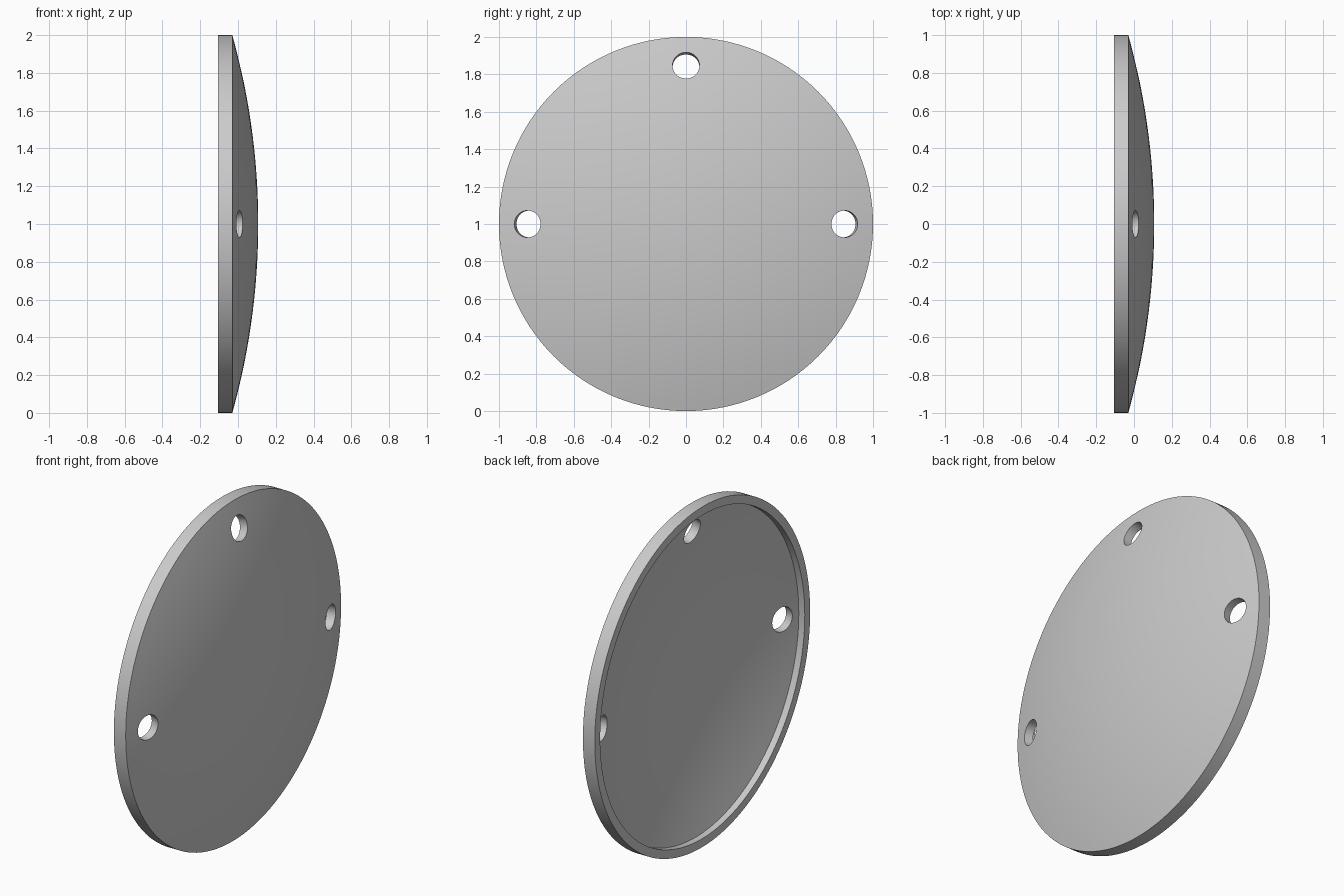
import bpy, bmesh, math
from mathutils import Vector, Matrix

cube = bpy.data.objects.get("Cube")
if cube:
    bpy.data.objects.remove(cube, do_unlink=True)

HALF = 0.107            # half the total depth along x
RIM_FRONT = -0.03       # where the rim meets the dome
INNER_R = 0.95          # radius of the recess
WALL = 0.05             # shell thickness
SAG = HALF - RIM_FRONT
DOME_R = (1 + SAG * SAG) / (2 * SAG)
CENTRE = Vector((HALF - DOME_R, 0, 1))   # centre of the dome sphere
RINGS, SEGMENTS = 20, 128

grey = bpy.data.materials.new("light grey")
grey.use_nodes = True
colour = (0.6, 0.6, 0.6, 1)
grey.diffuse_color = colour
grey.node_tree.nodes["Principled BSDF"].inputs["Base Color"].default_value = colour


def arc(radius, edge):
    """Points (x, r) of a dome section, from its axis out to the edge radius."""
    end = math.asin(edge / radius)
    return [(CENTRE.x + radius * math.cos(end * i / RINGS),
             radius * math.sin(end * i / RINGS)) for i in range(RINGS + 1)]


def add_object(name, bm):
    mesh = bpy.data.meshes.new(name)
    bm.to_mesh(mesh)
    bm.free()
    mesh.materials.append(grey)
    obj = bpy.data.objects.new(name, mesh)
    bpy.context.collection.objects.link(obj)
    return obj


# Domed shell with a straight rim, turned around the x axis
profile = arc(DOME_R, 1) + [(-HALF, 1), (-HALF, INNER_R)]
profile += reversed(arc(DOME_R - WALL, INNER_R))
bm = bmesh.new()
verts = [bm.verts.new((x, 0, 1 + r)) for x, r in profile]
edges = [bm.edges.new(pair) for pair in zip(verts, verts[1:])]
bmesh.ops.spin(bm, geom=verts + edges, cent=(0, 0, 1), axis=(1, 0, 0),
               angle=math.tau, steps=SEGMENTS, use_merge=True)
bmesh.ops.remove_doubles(bm, verts=bm.verts, dist=1e-5)
bmesh.ops.recalc_face_normals(bm, faces=bm.faces)
shell = add_object("domed_cover", bm)

# Three holes drilled square to the dome: top and both sides
tilt = math.asin(0.848 / DOME_R)
bm = bmesh.new()
for side in (Vector((0, 0, 1)), Vector((0, 1, 0)), Vector((0, -1, 0))):
    normal = Vector((math.cos(tilt), 0, 0)) + side * math.sin(tilt)
    middle = CENTRE + normal * (DOME_R - WALL / 2)
    turn = normal.to_track_quat('Z', 'Y').to_matrix().to_4x4()
    bmesh.ops.create_cone(bm, cap_ends=True, segments=48, radius1=0.072,
                          radius2=0.072, depth=0.2,
                          matrix=Matrix.Translation(middle) @ turn)
cutter = add_object("hole_cutter", bm)
cutter.hide_render = True

drill = shell.modifiers.new("holes", 'BOOLEAN')
drill.operation = 'DIFFERENCE'
drill.solver = 'EXACT'
drill.object = cutter

bpy.ops.object.select_all(action='DESELECT')
shell.select_set(True)
bpy.context.view_layer.objects.active = shell
bpy.ops.object.modifier_apply(modifier=drill.name)
bpy.data.objects.remove(cutter, do_unlink=True)
bpy.ops.object.shade_smooth_by_angle(angle=math.radians(10))
